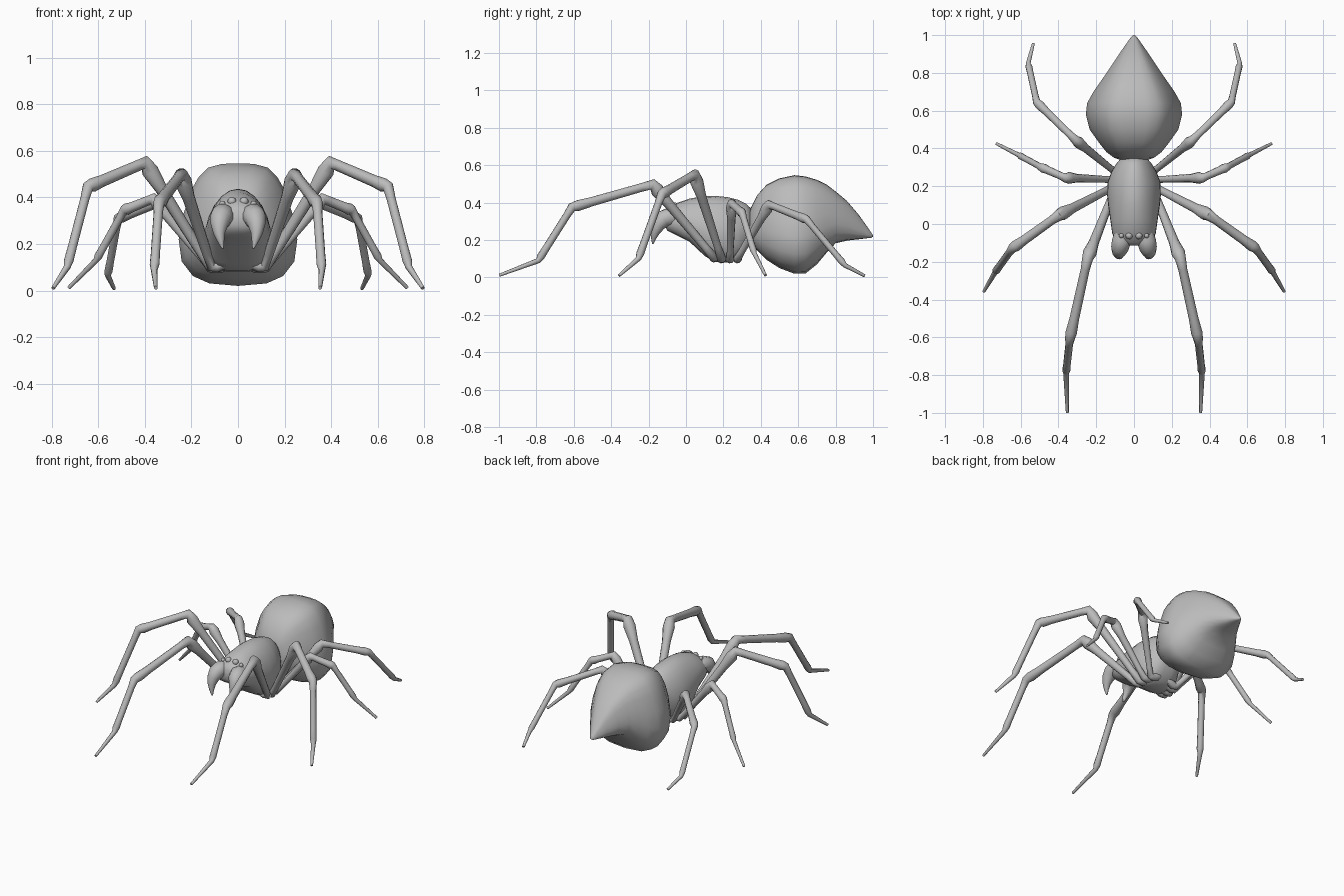
import bpy, bmesh, math
from mathutils import Vector

if "Cube" in bpy.data.objects:
    bpy.data.objects.remove(bpy.data.objects["Cube"])

grey = bpy.data.materials.new("plain grey")
grey.diffuse_color = (0.5, 0.5, 0.5, 1)
grey.use_nodes = True
grey.node_tree.nodes["Principled BSDF"].inputs["Base Color"].default_value = grey.diffuse_color


def finish(name, bm, mirror=False, angle=60):
    bmesh.ops.recalc_face_normals(bm, faces=bm.faces)
    me = bpy.data.meshes.new(name)
    bm.to_mesh(me)
    bm.free()
    me.materials.append(grey)
    ob = bpy.data.objects.new(name, me)
    bpy.context.collection.objects.link(ob)
    if mirror:
        ob.modifiers.new("mirror", 'MIRROR')
    bpy.ops.object.select_all(action='DESELECT')
    ob.select_set(True)
    bpy.context.view_layer.objects.active = ob
    bpy.ops.object.shade_smooth_by_angle(angle=math.radians(angle))
    return ob


def skin(bm, rings):
    """Join rings of points into a capped tube."""
    vs = [[bm.verts.new(p) for p in r] for r in rings]
    n = len(vs[0])
    for a, b in zip(vs, vs[1:]):
        for i in range(n):
            bm.faces.new((a[i], a[(i + 1) % n], b[(i + 1) % n], b[i]))
    bm.faces.new(vs[0])
    bm.faces.new(vs[-1])


def body(name, profile, stations):
    """Loft a half profile (0..1 wide, 0..1 high) along y."""
    full = profile + [(-x, z) for x, z in profile[-2:0:-1]]
    bm = bmesh.new()
    skin(bm, [[(x * w, y, lo + z * (hi - lo)) for x, z in full]
              for y, w, lo, hi in stations])
    return finish(name, bm, angle=75)


def tube(name, path, sides=10):
    """Mirrored round tube through (point, radius) pairs."""
    pts = [Vector(p) for p, r in path]
    rings = []
    for i, (p, r) in enumerate(path):
        c = pts[i]
        t = Vector((0, 0, 0))
        if i > 0:
            t += (c - pts[i - 1]).normalized()
        if i < len(pts) - 1:
            t += (pts[i + 1] - c).normalized()
        t.normalize()
        if i == 0:
            u = t.orthogonal()
        u = (u - t * u.dot(t)).normalized()
        v = t.cross(u)
        rings.append([c + (u * math.cos(a) + v * math.sin(a)) * r
                      for a in (2 * math.pi * k / sides for k in range(sides))])
    bm = bmesh.new()
    skin(bm, rings)
    return finish(name, bm, mirror=True)


# Abdomen: full rounded belly, drawn to a point at the rear
body("abdomen",
     [(0, 1), (.27, .995), (.5, .965), (.66, .89), (.79, .78), (.93, .57), (1, .38),
      (.95, .2), (.76, .08), (.48, .02), (0, 0)],
     [(.335, .06, .22, .33), (.35, .105, .19, .38), (.38, .145, .145, .44),
      (.43, .185, .095, .495), (.50, .235, .05, .53), (.58, .255, .02, .547),
      (.64, .248, .022, .54), (.70, .215, .07, .522), (.75, .18, .13, .498),
      (.80, .145, .183, .46), (.86, .105, .197, .41), (.92, .065, .204, .34),
      (.97, .03, .21, .27), (.99, .015, .212, .24), (1.0, .004, .218, .226)])

# Head and thorax
body("head_and_thorax",
     [(0, 1), (.25, .98), (.5, .91), (.72, .8), (.89, .66), (.98, .52), (1, .4),
      (.95, .25), (.83, .12), (.62, .03), (.3, 0), (0, 0)],
     [(-.115, .06, .28, .34), (-.10, .095, .25, .365), (-.05, .115, .225, .398),
      (.02, .125, .19, .422), (.10, .137, .115, .435), (.15, .142, .085, .437),
      (.22, .14, .08, .43), (.28, .118, .095, .415), (.32, .093, .15, .395),
      (.347, .07, .2, .37)])

# Fangs curving forward and down
tube("fangs", [((.06, -.05, .32), .045), ((.066, -.09, .322), .052),
               ((.074, -.125, .31), .048), ((.08, -.148, .28), .037),
               ((.08, -.163, .245), .025), ((.073, -.173, .21), .014),
               ((.065, -.178, .18), .004)], 12)

# Four eyes in a row
for name, x, z, r in (("inner_eyes", .026, .383, .019), ("outer_eyes", .067, .373, .013)):
    bm = bmesh.new()
    bmesh.ops.create_uvsphere(bm, u_segments=12, v_segments=8, radius=r)
    bmesh.ops.translate(bm, verts=bm.verts, vec=(x, -.062, z))
    finish(name, bm, mirror=True)

# Legs: hip, knee, shin joint, ankle, toe (size scales thickness)
legs = {
    "front_legs": (1.0, [(.115, .15, .105), (.245, -.18, .498), (.34, -.61, .375),
                         (.36, -.79, .09), (.353, -.998, .012)]),
    "second_legs": (1.0, [(.12, .19, .1), (.40, .045, .55), (.645, -.13, .445),
                          (.735, -.255, .1), (.795, -.358, .01)]),
    "third_legs": (.85, [(.12, .235, .1), (.365, .245, .395), (.49, .30, .345),
                         (.61, .365, .13), (.727, .425, .012)]),
    "rear_legs": (.85, [(.10, .275, .1), (.31, .445, .39), (.515, .645, .31),
                        (.56, .85, .065), (.533, .955, .009)]),
}
thick = [(.024, .033), (.027, .027), (.023, .019), (.015, .008)]
for name, (size, joints) in legs.items():
    J = [Vector(p) for p in joints]
    hip = J[0]
    path = [((.03, hip.y, hip.z + .02), .02), (hip - Vector((.025, 0, 0)), .025)]
    for i, (r0, r1) in enumerate(thick):
        a, b = J[i], J[i + 1]
        path.append((a, r0 * size * (1.1 if i in (1, 2) else 1)))
        if i < 3:
            path.append((a.lerp(b, .14), r0 * size * .88))
            path.append((a.lerp(b, .75), (r0 + r1) / 2 * size * .95))
            path.append((a.lerp(b, .92), r1 * size * 1.12))
    path.append((J[-1], .008))
    tube(name, path)
